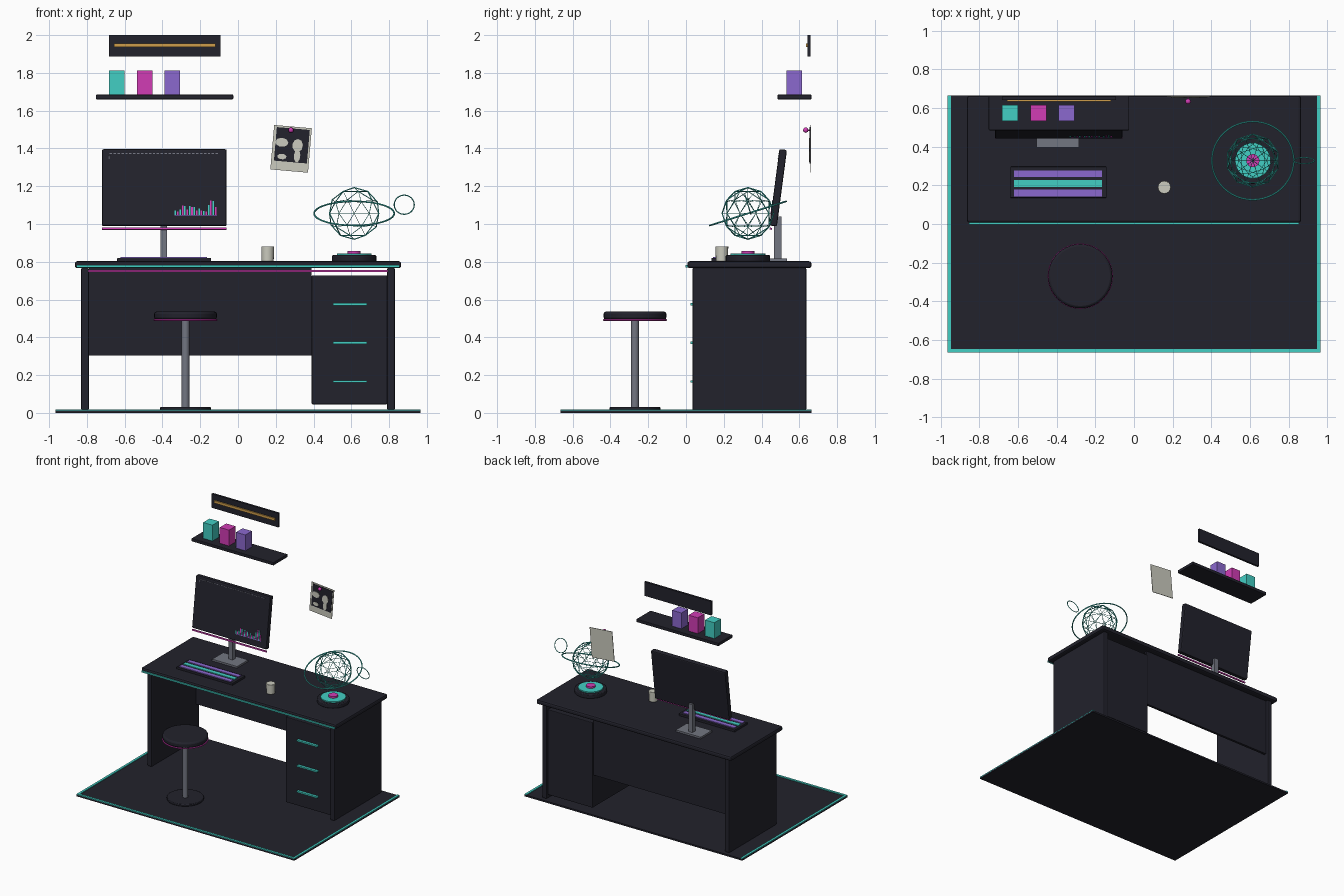
import bpy, math, random
from mathutils import Matrix, Vector

if "Cube" in bpy.data.objects:
    bpy.data.objects.remove(bpy.data.objects["Cube"])

random.seed(4)


def material(name, rgb):
    m = bpy.data.materials.new(name)
    m.diffuse_color = (*rgb, 1)
    m.use_nodes = True
    m.node_tree.nodes["Principled BSDF"].inputs["Base Color"].default_value = m.diffuse_color
    return m


DARK = material("dark navy", (0.016, 0.016, 0.025))
TEAL = material("teal", (0.055, 0.62, 0.55))
PINK = material("magenta", (0.64, 0.045, 0.46))
PURPLE = material("purple", (0.26, 0.14, 0.62))
GOLD = material("gold", (0.62, 0.34, 0.07))
GREY = material("steel grey", (0.17, 0.18, 0.22))
BEIGE = material("pale beige", (0.6, 0.6, 0.52))


def finish(name, mat, bevel=0, smooth=False):
    ob = bpy.context.object
    ob.name = name
    ob.data.materials.clear()
    ob.data.materials.append(mat)
    if smooth:
        bpy.ops.object.shade_smooth_by_angle(angle=math.radians(40))
    if bevel:
        mod = ob.modifiers.new("bevel", 'BEVEL')
        mod.width, mod.segments = bevel, 2
    return ob


def box(name, mat, x, y, z, bevel=0, frame=None):
    """Box from (min, max) ranges, optionally placed in a tilted frame."""
    bpy.ops.mesh.primitive_cube_add(size=1)
    ob = finish(name, mat, bevel)
    size = Vector((x[1] - x[0], y[1] - y[0], z[1] - z[0]))
    mid = Vector((sum(x) / 2, sum(y) / 2, sum(z) / 2))
    ob.data.transform(Matrix.Translation(mid) @ Matrix.Diagonal((*size, 1)))
    if frame:
        ob.matrix_world = frame
    return ob


def disc(name, mat, cx, cy, r, z0, z1, bevel=0, n=32, r_top=None):
    bpy.ops.mesh.primitive_cone_add(vertices=n, radius1=r, radius2=r if r_top is None else r_top,
                                    depth=z1 - z0, location=(cx, cy, (z0 + z1) / 2))
    return finish(name, mat, bevel, True)


def ring(name, mat, loc, r, minor, rot=(0, 0, 0)):
    bpy.ops.mesh.primitive_torus_add(location=loc, rotation=rot, major_radius=r, minor_radius=minor,
                                     major_segments=48, minor_segments=8)
    return finish(name, mat, 0, True)


# Floor mat with glowing trim on three sides
W, D = 0.965, 0.665
box("floor_mat", DARK, (-W, W), (-D, D), (0, 0.013))
box("mat_trim_front", TEAL, (-W, W), (-D, -D + 0.018), (0.011, 0.019))
for s, side in ((-1, "left"), (1, "right")):
    box("mat_trim_" + side, TEAL, sorted((s * W, s * (W - 0.018))), (-D + 0.018, D), (0.011, 0.019))

# Desk
box("desk_top", DARK, (-0.864, 0.864), (0.007, 0.664), (0.766, 0.803), 0.012)
box("desk_edge_light", TEAL, (-0.855, 0.855), (-0.002, 0.012), (0.77, 0.782))
box("under_desk_light", PINK, (-0.795, 0.795), (0.04, 0.05), (0.746, 0.757))
for s, side in ((-1, "left"), (1, "right")):
    box("side_panel_" + side, DARK, sorted((s * 0.79, s * 0.83)), (0.035, 0.637), (0.013, 0.77), 0.008)
box("back_panel", DARK, (-0.79, 0.39), (0.595, 0.615), (0.305, 0.766))
box("drawer_unit", DARK, (0.39, 0.79), (0.045, 0.625), (0.045, 0.728), 0.005)
for i, z in enumerate((0.575, 0.372, 0.166)):
    box("drawer_handle_%d" % i, TEAL, (0.502, 0.683), (0.025, 0.046), (z - 0.006, z + 0.006))

# Stool
SX, SY = -0.278, -0.27
disc("stool_base", DARK, SX, SY, 0.135, 0.013, 0.03, 0.004)
disc("stool_post", GREY, SX, SY, 0.021, 0.028, 0.49, n=20)
disc("stool_seat", DARK, SX, SY, 0.166, 0.494, 0.536, 0.012, 40)
ring("stool_light", PINK, (SX, SY, 0.492), 0.164, 0.005)

# Keyboard with three coloured key rows
box("keyboard", DARK, (-0.64, -0.142), (0.135, 0.297), (0.80, 0.82), 0.004)
for i, y in enumerate((0.16, 0.209, 0.26)):
    box("key_row_%d" % i, TEAL if i == 1 else PURPLE, (-0.622, -0.165), (y - 0.018, y + 0.018), (0.818, 0.826))

# Monitor: stand, tilted screen, screen graphics
box("monitor_foot", GREY, (-0.505, -0.285), (0.395, 0.535), (0.80, 0.817))
box("monitor_post", GREY, (-0.411, -0.375), (0.467, 0.505), (0.815, 1.04))
tilt = Matrix.Translation((-0.39, 0.488, 1.192)) @ Matrix.Rotation(math.radians(-7.5), 4, 'X')
box("monitor_screen", DARK, (-0.33, 0.33), (-0.02, 0.02), (-0.204, 0.204), 0.008, tilt)
box("monitor_light", PINK, (-0.33, 0.33), (-0.016, -0.004), (-0.225, -0.215), 0, tilt)
FACE = (-0.0225, -0.019)
for i in range(28):
    x = -0.29 + i * 0.0208
    box("screen_dash_%d" % i, GREY, (x, x + 0.013), FACE, (0.178, 0.182), 0, tilt)
for i in range(3):
    box("screen_mark_%d" % i, GREY, (-0.295, -0.288), FACE, (0.15 + i * 0.009, 0.154 + i * 0.009), 0, tilt)
for i in range(18):
    x = 0.055 + i * 0.0125
    h = random.uniform(0.015, 0.05) + (0.03 if i in (3, 4, 14, 15, 16) else 0)
    box("chart_bar_%d" % i, (TEAL, PINK)[i % 2], (x, x + 0.008), FACE, (-0.148, -0.148 + h), 0, tilt)
box("chart_baseline", PURPLE, (0.055, 0.28), FACE, (-0.152, -0.148), 0, tilt)

# Mug
disc("mug", BEIGE, 0.157, 0.19, 0.032, 0.803, 0.882, 0.003, 16, 0.034)

# Wireframe globe on a round projector
GX, GY, GZ = 0.615, 0.328, 1.056
disc("globe_base", DARK, GX, GY, 0.118, 0.80, 0.835, 0.006)
disc("globe_base_plate", TEAL, GX, GY, 0.092, 0.833, 0.844)
disc("globe_base_lens", PINK, GX, GY, 0.034, 0.842, 0.858)
bpy.ops.mesh.primitive_ico_sphere_add(subdivisions=2, radius=0.137, location=(GX, GY, GZ))
globe = finish("wire_globe", TEAL)
wire = globe.modifiers.new("wire", 'WIREFRAME')
wire.thickness, wire.offset, wire.use_even_offset = 0.006, 0, False
ring("orbit_ring", TEAL, (GX, GY, GZ), 0.212, 0.0045, (math.radians(17.5), 0, 0))
ring("moon_ring", TEAL, (0.88, GY, 1.102), 0.053, 0.003, (math.radians(107), 0, 0))

# Shelf with three blocks
box("shelf", DARK, (-0.752, -0.025), (0.485, 0.664), (1.66, 1.685), 0.004)
for x, mat, n in ((-0.641, TEAL, "teal"), (-0.494, PINK, "magenta"), (-0.349, PURPLE, "purple")):
    box("shelf_block_" + n, mat, (x - 0.041, x + 0.041), (0.533, 0.615), (1.685, 1.812))

# Wall bar with a gold light
box("wall_bar", DARK, (-0.684, -0.093), (0.643, 0.66), (1.888, 2.0))
box("wall_bar_light", GOLD, (-0.657, -0.12), (0.634, 0.645), (1.936, 1.956))

# Pinned photo, slightly turned
photo = Matrix.Translation((0.281, 0.66, 1.398)) @ Matrix.Rotation(math.radians(5), 4, 'Y')
box("photo_paper", BEIGE, (-0.1, 0.1), (-0.002, 0.002), (-0.118, 0.118), 0, photo)
box("photo_picture", DARK, (-0.085, 0.09), (-0.005, -0.001), (-0.07, 0.108), 0, photo)
for i, (x, z, rx, rz) in enumerate(((-0.052, 0.03, 0.035, 0.024), (0.033, 0.02, 0.028, 0.035),
                                    (0.035, -0.035, 0.017, 0.034), (-0.045, -0.045, 0.025, 0.015))):
    bpy.ops.mesh.primitive_cylinder_add(vertices=9, radius=1, depth=0.004)
    patch = finish("photo_patch_%d" % i, BEIGE)
    patch.data.transform(Matrix.Translation((x, -0.006, z)) @ Matrix.Diagonal((rx, 1, rz, 1))
                         @ Matrix.Rotation(math.pi / 2, 4, 'X'))
    patch.matrix_world = photo
bpy.ops.mesh.primitive_uv_sphere_add(segments=16, ring_count=8, radius=0.014, location=(0.28, 0.634, 1.497))
finish("pin_head", PINK, 0, True)
bpy.ops.mesh.primitive_cylinder_add(vertices=8, radius=0.004, depth=0.03, location=(0.28, 0.645, 1.497),
                                    rotation=(math.pi / 2, 0, 0))
finish("pin_shaft", PINK)
